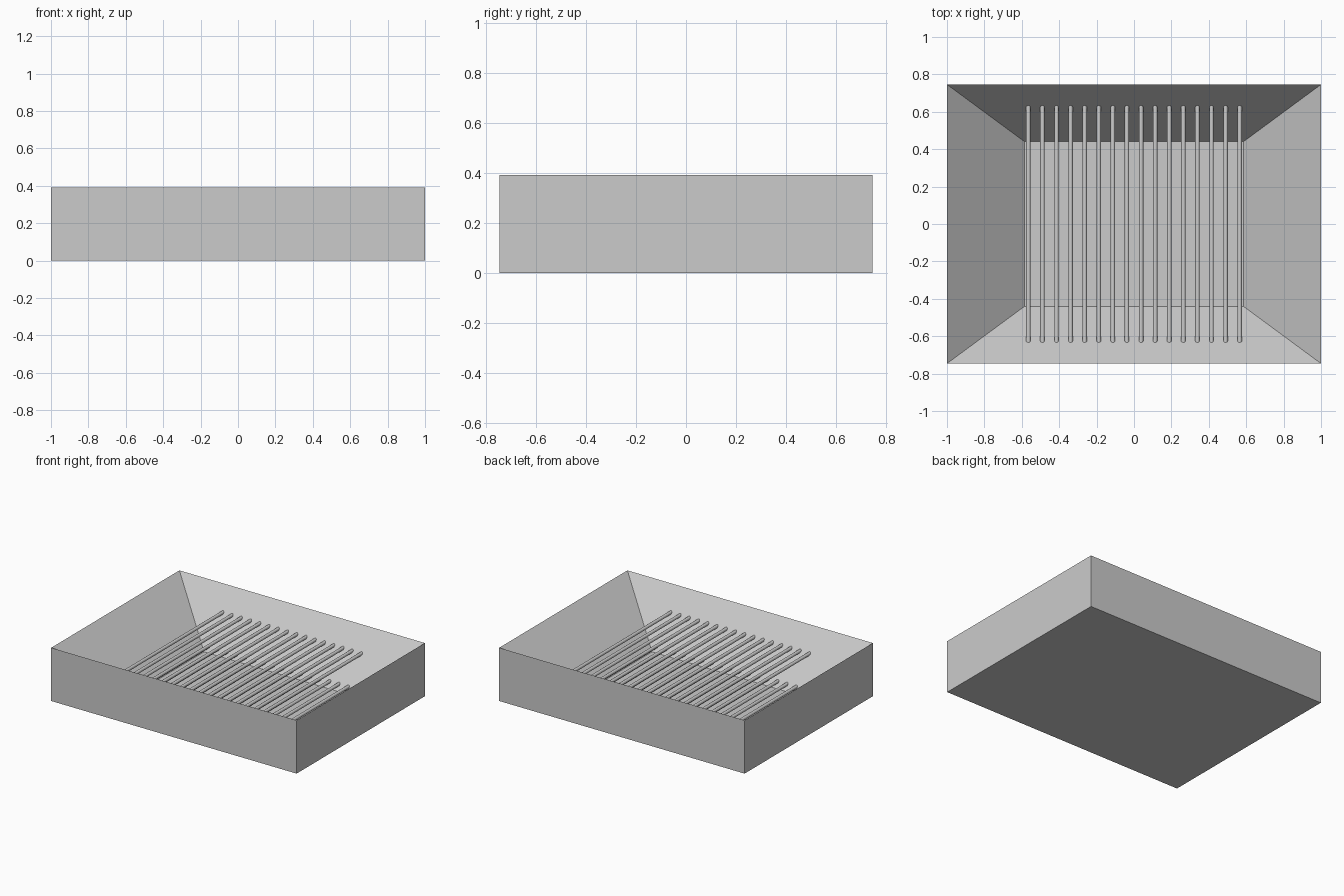
import bpy, bmesh
from math import radians

if "Cube" in bpy.data.objects:
    bpy.data.objects.remove(bpy.data.objects["Cube"])

HX, HY, H = 1.0, 0.746, 0.392        # outer half sizes, height
FX, FY, FZ = 0.585, 0.44, 0.02       # basin floor half sizes, level


def finish(name, bm):
    bmesh.ops.recalc_face_normals(bm, faces=bm.faces)
    me = bpy.data.meshes.new(name)
    bm.to_mesh(me)
    bm.free()
    ob = bpy.data.objects.new(name, me)
    bpy.context.collection.objects.link(ob)
    return ob


# Tray: box whose sloped basin runs from the knife-edge rim to a small floor
bm = bmesh.new()


def ring(x, y, z):
    return [bm.verts.new((sx * x, sy * y, z))
            for sx, sy in ((-1, -1), (1, -1), (1, 1), (-1, 1))]


base, rim, floor = ring(HX, HY, 0), ring(HX, HY, H), ring(FX, FY, FZ)
for lo, hi in ((base, rim), (rim, floor)):
    for i in range(4):
        j = (i + 1) % 4
        bm.faces.new((lo[i], lo[j], hi[j], hi[i]))
bm.faces.new(base[::-1])
bm.faces.new(floor)
finish("tray", bm)


# Rows of round bars spanning the basin, their ends buried in the slopes
def bar_row(name, z, radius=0.012, count=16, reach=0.565):
    slope = (HY - FY) / (H - FZ)
    half = FY + (z - FZ) * slope + radius * slope
    bm = bmesh.new()
    for i in range(count):
        made = bmesh.ops.create_cone(bm, cap_ends=True, segments=16, radius1=radius,
                                     radius2=radius, depth=2 * half)
        for v in made["verts"]:
            x, y, h = v.co
            v.co = (x - reach + 2 * reach * i / (count - 1), h, y + z)
    ob = finish(name, bm)
    ob.data.shade_smooth()
    ob.data.set_sharp_from_angle(angle=radians(40))


bar_row("upper_grate", 0.243)
bar_row("lower_grate", 0.057)
